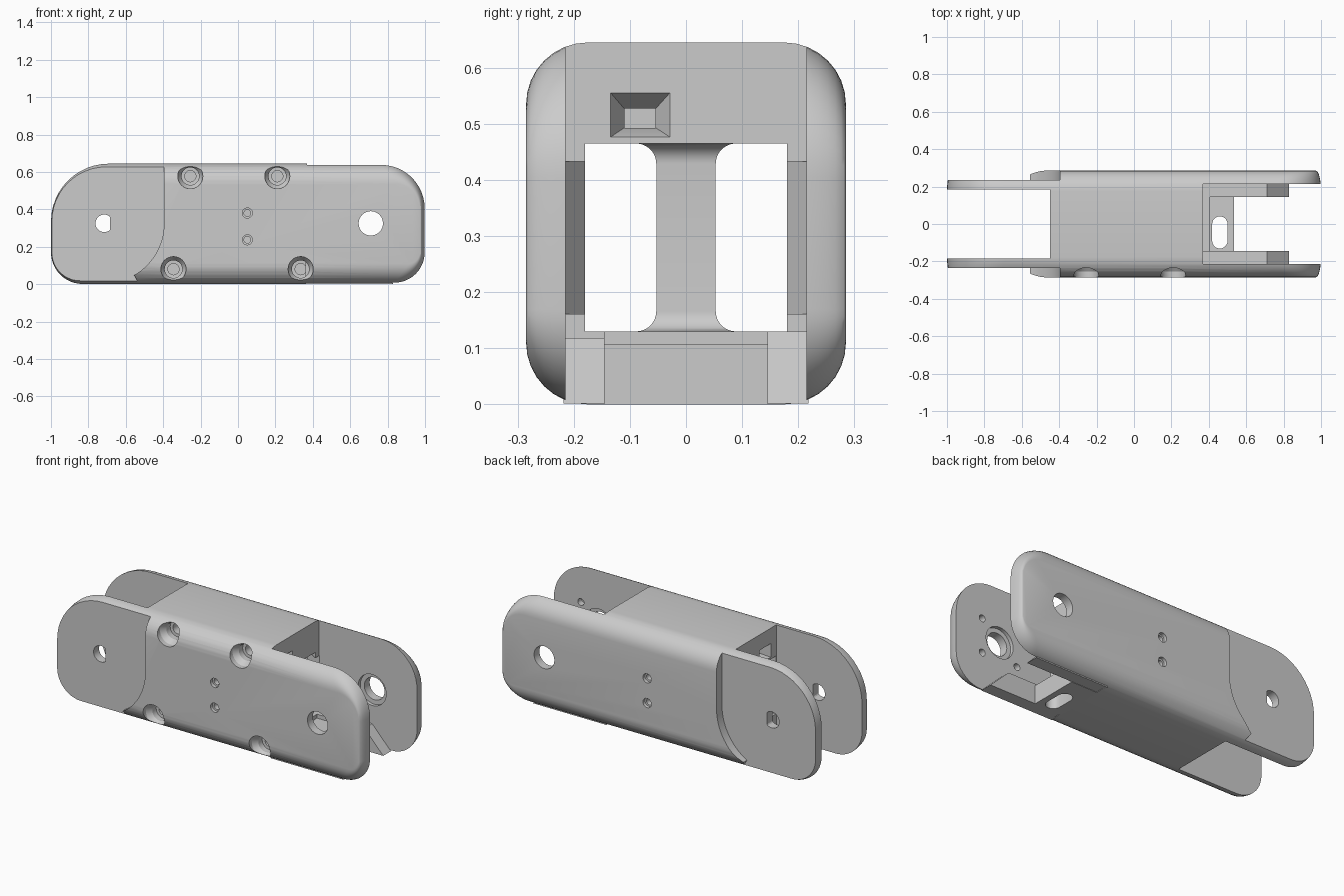
import bpy, bmesh
from math import sin, cos, pi, radians

if "Cube" in bpy.data.objects:
    bpy.data.objects.remove(bpy.data.objects["Cube"])


def loft(name, rings):
    """Solid skinned through matching rings of 3D points, capped at both ends."""
    bm = bmesh.new()
    vs = [[bm.verts.new(p) for p in r] for r in rings]
    n = len(rings[0])
    for a, b in zip(vs, vs[1:]):
        for i in range(n):
            j = (i + 1) % n
            bm.faces.new((a[i], a[j], b[j], b[i]))
    bm.faces.new(vs[0][::-1])
    bm.faces.new(vs[-1])
    bmesh.ops.recalc_face_normals(bm, faces=bm.faces[:])
    me = bpy.data.meshes.new(name)
    bm.to_mesh(me)
    bm.free()
    ob = bpy.data.objects.new(name, me)
    bpy.context.collection.objects.link(ob)
    return ob


def prism(name, pts, y0, y1):
    return loft(name, [[(x, y, z) for x, z in pts] for y in (y0, y1)])


def box(name, x0, x1, y0, y1, z0, z1):
    return prism(name, [(x0, z0), (x1, z0), (x1, z1), (x0, z1)], y0, y1)


def bore(x, z, steps, n=32, flat=9):
    """Round hole along y; steps are (y, radius); flat trims one side into a D."""
    return loft("bore_cutter", [[(min(x + r * cos(2 * pi * i / n), x + flat), y,
                                  z + r * sin(2 * pi * i / n)) for i in range(n)] for y, r in steps])


def x_loft(name, sections):
    """Rectangles (x, y0, y1, z0, z1) skinned along x."""
    return loft(name, [[(x, a, c), (x, b, c), (x, b, d), (x, a, d)] for x, a, b, c, d in sections])


def carve(ob, cutters):
    for c in cutters:
        c.hide_render = True
        m = ob.modifiers.new("cut", 'BOOLEAN')
        m.operation, m.solver, m.object = 'DIFFERENCE', 'EXACT', c
    dg = bpy.context.evaluated_depsgraph_get()
    me = bpy.data.meshes.new_from_object(ob.evaluated_get(dg))
    ob.modifiers.clear()
    ob.data = me
    for c in cutters:
        bpy.data.objects.remove(c)


def outline(d):
    """Side outline of the link, shrunk by d."""
    x0, x1, z0, z1 = -1 + .25 * d, 1 - .25 * d, d, .645 - d
    pts = []
    for sx, sz, r, a0 in ((1, 1, .24, 0), (-1, 1, .31, 90), (-1, -1, .17, 180), (1, -1, .17, 270)):
        r -= d
        cx = x1 - r if sx > 0 else x0 + r
        cz = z1 - r if sz > 0 else z0 + r
        pts += [(cx + r * cos(radians(a0 + 7.5 * k)), cz + r * sin(radians(a0 + 7.5 * k)))
                for k in range(13)]
    return pts


# Rounded main body
R, H = .11, .285
half = [(H - R + R * sin(k * pi / 16), R * (1 - cos(k * pi / 16))) for k in range(9)]
layers = [(-y, d) for y, d in reversed(half)] + half
body = loft("link_body", [[(x, y, z) for x, z in outline(d)] for y, d in layers])

# Fork gaps at both ends, lengthwise tunnel with flared mouth
cuts = [box("gap", -1.2, -.45, -.185, .185, -.2, .9),
        box("gap", .37, 1.2, -.215, .215, -.2, .9),
        box("tunnel", -.5, .4, -.18, .18, .13, .465),
        x_loft("mouth", [(.32, -.18, .18, .13, .465), (.372, -.217, .217, .162, .432)])]

# Stepped-down outer faces around the narrow fork
HX, HZ = -.715, .325
step = [(-1.2, .9), (-.395, .9)]
step += [(HX + .32 * cos(radians(a)), HZ - .32 * sin(radians(a))) for a in range(0, 61, 4)]
step += [(-.54, .02), (-.54, -.2), (-1.2, -.2)]
cuts += [prism("step", step, s * .235, s * .5) for s in (-1, 1)]

# Pivot holes, web screw holes
for s in (-1, 1):
    cuts.append(bore(HX, HZ, [(s * .15, .047), (s * .3, .047)], flat=.03))
    cuts.append(bore(.71, HZ, [(s * .2, .09), (s * .235, .09), (s * .236, .065), (s * .35, .065)]))
    for z in (.237, .38):
        cuts.append(bore(.05, z, [(s * .12, .018), (s * .265, .018), (s * .266, .027), (s * .35, .027)], 20))

# Countersunk assembly screws on the front
for x, z in ((-.255, .577), (.21, .577), (-.345, .08), (.335, .08)):
    cuts.append(bore(x, z, [(-.35, .067), (-.255, .067), (-.225, .047), (-.19, .047),
                            (-.189, .03), (-.11, .03)]))

# Blind motor screw holes inside the front cheek
for dx in (-.115, .115):
    for dz in (-.1, .1):
        cuts.append(bore(.71 + dx, HZ + dz, [(-.2, .02), (-.25, .02)], 16))

# Cable pockets in both end faces of the core
for s, e in ((1, .37), (-1, -.45)):
    cuts.append(x_loft("cable_pocket", [(e + s * .001, -.135, -.028, .476, .556),
                                        (e - s * .04, -.11, -.054, .493, .527),
                                        (e - s * .12, -.11, -.054, .493, .527)]))
carve(body, cuts)

# Flared column in the middle of the tunnel
f = .036
prof = [(.12, .053 + f)] + [(.13 + f * (1 - cos(a)), .053 + f * (1 - sin(a)))
                            for a in [k * pi / 16 for k in range(9)]]
prof += [(.595 - z, h) for z, h in reversed(prof)]
column = loft("tunnel_column", [[(.05 + h * i, h * j, z) for i, j in ((-1, -1), (1, -1), (1, 1), (-1, 1))]
                                for z, h in prof])

# Floor of the motor bay with its cable slot
floor = prism("bay_floor", [(.36, 0), (.535, 0), (.535, .107), (.405, .107), (.405, .13), (.36, .13)],
              -.146, .146)
slot = []
for k in range(26):
    a = pi * (k if k < 13 else k - 1) / 12
    slot.append((.459 + .041 * cos(a), (0 if k < 13 else -.09) + .041 * sin(a)))
carve(floor, [loft("slot_cutter", [[(x, y, z) for x, y in slot] for z in (-.1, .3)])])

# Sloped ledges along both cheeks
ledges = [prism("bay_ledge_" + n, [(.36, .002), (.83, .002), (.71, t), (.36, t)], s * .145, s * .218)
          for n, s, t in (("front", -1, .118), ("back", 1, .13))]

# Smooth shading with sharp edges kept
for ob in bpy.context.scene.objects:
    ob.select_set(True)
bpy.context.view_layer.objects.active = body
bpy.ops.object.shade_smooth_by_angle(angle=radians(28))
